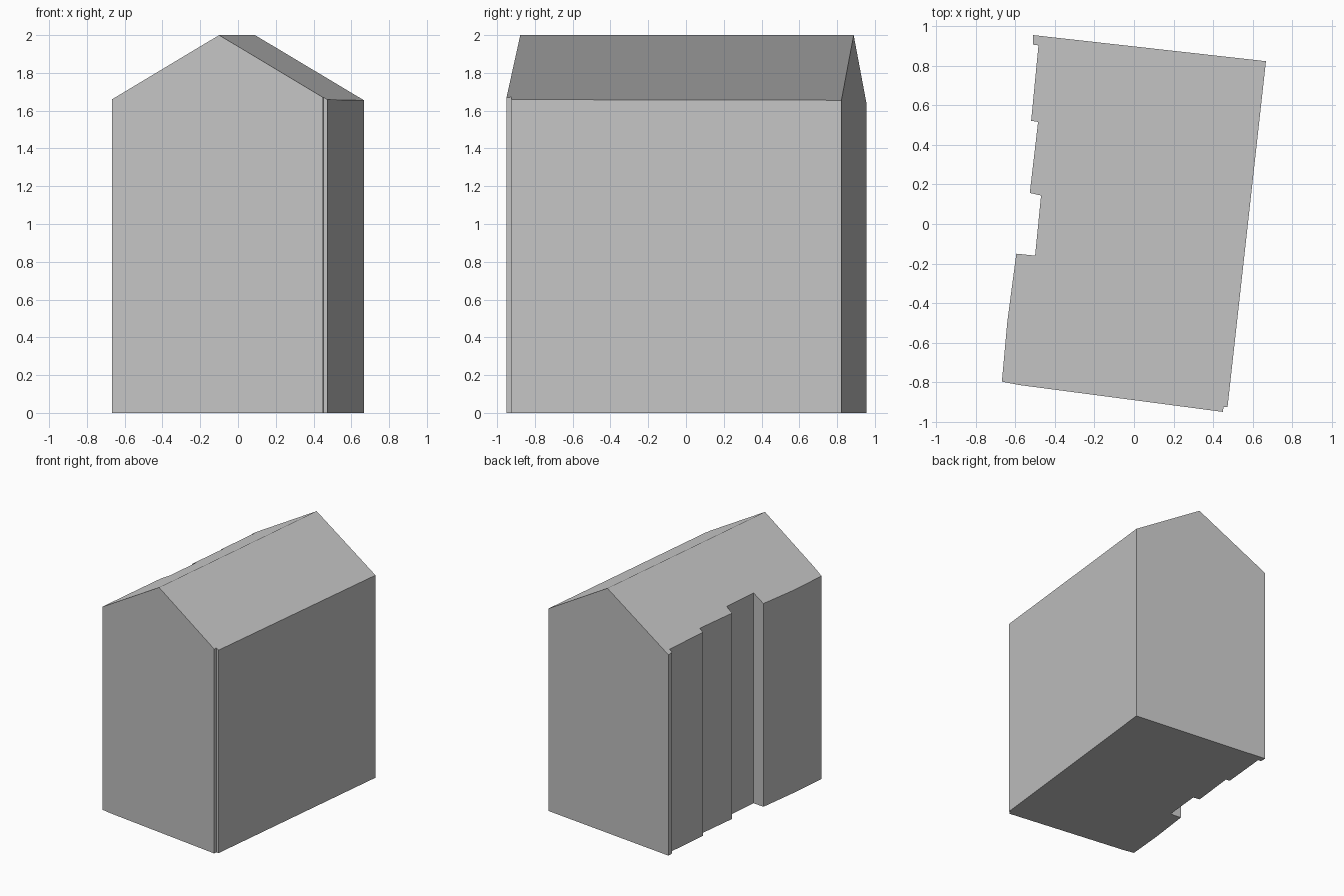
import bpy
import bmesh
from mathutils import Vector

cube = bpy.data.objects.get("Cube")
if cube:
    bpy.data.objects.remove(cube, do_unlink=True)

# Plain grey for the whole building
grey = bpy.data.materials.new("light grey")
grey.use_nodes = True
colour = (0.55, 0.55, 0.55, 1)
grey.diffuse_color = colour
grey.node_tree.nodes["Principled BSDF"].inputs["Base Color"].default_value = colour

# Floor outline: stepped left wall, then front, plain right wall and back
outline = [
    (-0.51, 0.955), (-0.51, 0.907), (-0.483, 0.903), (-0.52, 0.522),
    (-0.485, 0.516), (-0.527, 0.157), (-0.47, 0.144), (-0.50, -0.16),
    (-0.595, -0.15), (-0.64, -0.49), (-0.668, -0.797), (-0.58, -0.814),
    (0.45, -0.95), (0.452, -0.925), (0.473, -0.925), (0.667, 0.823),
]
ridge_start, ridge_end = Vector((-0.1, -0.88, 0)), Vector((0.09, 0.89, 0))
along = (ridge_end - ridge_start).normalized()
across = Vector((along.y, -along.x, 0))
RIDGE_HEIGHT, SLOPE = 2.0, 0.594

bm = bmesh.new()
bm.faces.new([bm.verts.new((x, y, 0)) for x, y in outline])

# Split the floor under the ridge, then raise it to the two roof slopes
bmesh.ops.bisect_plane(bm, geom=bm.verts[:] + bm.edges[:] + bm.faces[:],
                       plane_co=ridge_start, plane_no=across)
raised = bmesh.ops.extrude_face_region(bm, geom=bm.faces[:], use_keep_orig=True)
for v in raised["geom"]:
    if isinstance(v, bmesh.types.BMVert):
        v.co.z = RIDGE_HEIGHT - SLOPE * abs((v.co - ridge_start).dot(across))

# Merge the flat halves of the floor and gables
bmesh.ops.dissolve_limit(bm, angle_limit=0.01, verts=bm.verts[:], edges=bm.edges[:])
bmesh.ops.recalc_face_normals(bm, faces=bm.faces[:])

mesh = bpy.data.meshes.new("gabled_building")
bm.to_mesh(mesh)
bm.free()
mesh.materials.append(grey)
building = bpy.data.objects.new("gabled_building", mesh)
bpy.context.collection.objects.link(building)
